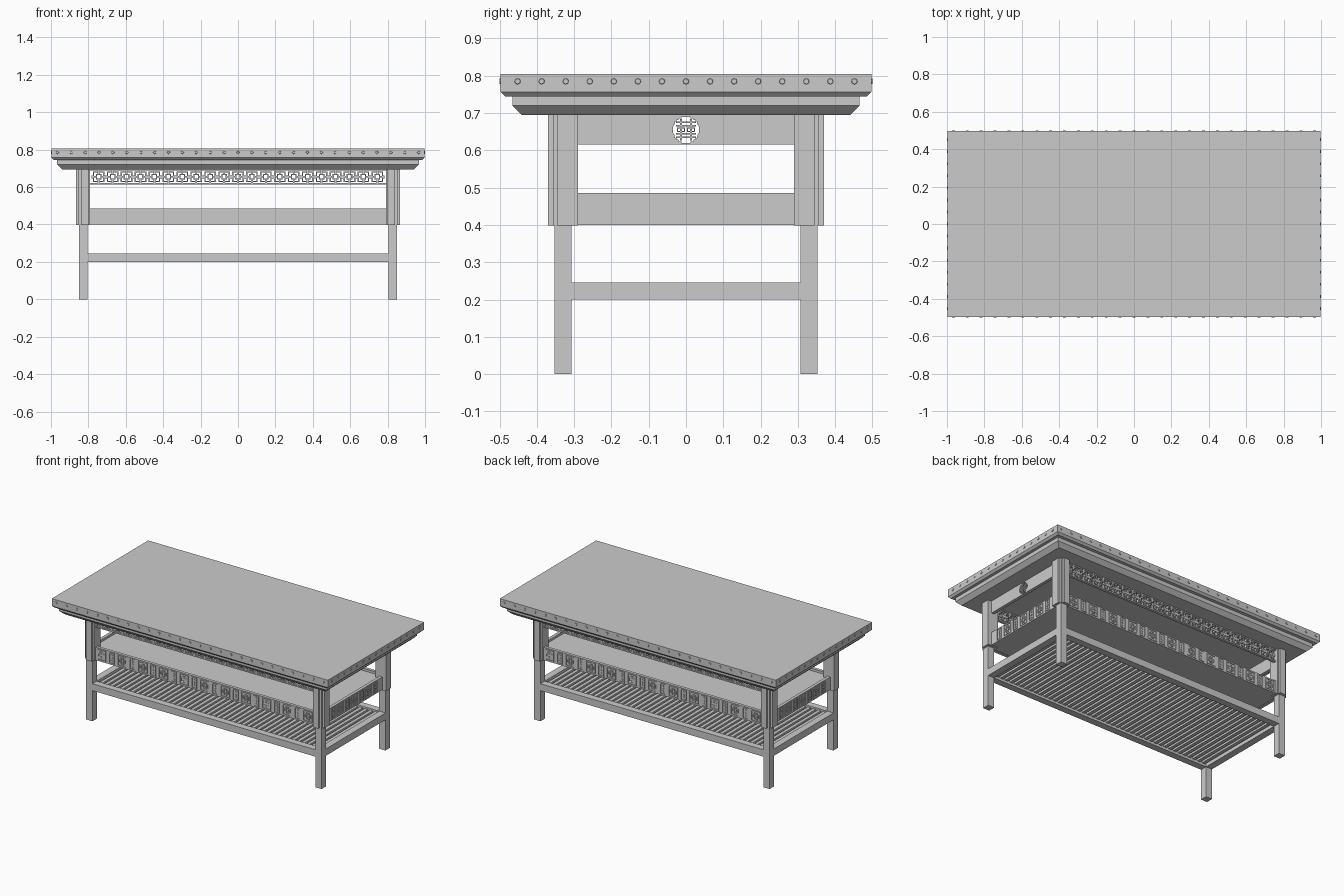
import bpy, bmesh, math
from mathutils import Matrix, Vector

if "Cube" in bpy.data.objects:
    bpy.data.objects.remove(bpy.data.objects["Cube"], do_unlink=True)

grey = bpy.data.materials.new("plain grey wood")
grey.use_nodes = True
colour = (0.6, 0.6, 0.6, 1)
grey.diffuse_color = colour
grey.node_tree.nodes["Principled BSDF"].inputs["Base Color"].default_value = colour


def box(bm, x0, x1, y0, y1, z0, z1):
    size = Matrix.Diagonal((abs(x1 - x0), abs(y1 - y0), abs(z1 - z0), 1))
    mid = Matrix.Translation(((x0 + x1) / 2, (y0 + y1) / 2, (z0 + z1) / 2))
    bmesh.ops.create_cube(bm, size=1, matrix=mid @ size)


def finish(name, bm):
    bmesh.ops.recalc_face_normals(bm, faces=bm.faces)
    mesh = bpy.data.meshes.new(name)
    bm.to_mesh(mesh)
    bm.free()
    mesh.materials.append(grey)
    ob = bpy.data.objects.new(name, mesh)
    bpy.context.collection.objects.link(ob)
    return ob


def both_sides(name, build, turn=0.0):
    """Build a part facing -y, then place it and its opposite, turned about z."""
    for label, angle in (("a", turn), ("b", turn + math.pi)):
        bm = bmesh.new()
        build(bm)
        bm.transform(Matrix.Rotation(angle, 4, "Z"))
        finish(f"{name}_{label}", bm)


def spread(count, step):
    return [(i - (count - 1) / 2) * step for i in range(count)]


# Tabletop with stepped moulding, lofted through rectangles (half x, half y, z)
def loft(name, rings):
    bm = bmesh.new()
    loops = [[bm.verts.new((sx * hx, sy * hy, z))
              for sx, sy in ((1, 1), (-1, 1), (-1, -1), (1, -1))] for hx, hy, z in rings]
    bm.faces.new(loops[0])
    bm.faces.new(loops[-1])
    for a, b in zip(loops, loops[1:]):
        for i in range(4):
            j = (i + 1) % 4
            bm.faces.new((a[i], a[j], b[j], b[i]))
    return finish(name, bm)


loft("tabletop", [(0.997, 0.497, 0.805), (0.997, 0.497, 0.768), (0.997, 0.497, 0.757),
                  (0.985, 0.485, 0.745), (0.967, 0.465, 0.745), (0.967, 0.465, 0.72),
                  (0.94, 0.44, 0.695)])


# Round studs along the edge of the top
def studs(count, step, depth):
    def build(bm):
        for x in spread(count, step):
            place = Matrix.Translation((x, -depth + 0.002, 0.785)) @ Matrix.Rotation(math.pi / 2, 4, "X")
            bmesh.ops.create_cone(bm, cap_ends=True, segments=8, radius1=0.011,
                                  radius2=0.007, depth=0.01, matrix=place)
    return build


both_sides("long_edge_studs", studs(27, 0.0743, 0.497))
both_sides("short_edge_studs", studs(15, 0.0645, 0.997), math.pi / 2)

# Legs: slim post below, thicker block with notched outer corner above
for sx, side in ((1, "left"), (-1, "right")):
    for sy, end in ((1, "back"), (-1, "front")):
        bm = bmesh.new()
        box(bm, sx * 0.805, sx * 0.85, sy * 0.307, sy * 0.352, 0, 0.4)
        finish(f"{end}_{side}_leg", bm)
        bm = bmesh.new()
        box(bm, sx * 0.79, sx * 0.852, sy * 0.29, sy * 0.357, 0.398, 0.697)
        box(bm, sx * 0.80, sx * 0.84, sy * 0.32, sy * 0.37, 0.398, 0.697)
        box(bm, sx * 0.82, sx * 0.865, sy * 0.29, sy * 0.345, 0.398, 0.697)
        finish(f"{end}_{side}_leg_block", bm)

# Low rails and the slatted shelf between them
both_sides("long_rail", lambda bm: box(bm, -0.806, 0.806, -0.352, -0.307, 0.2, 0.245))
both_sides("short_rail", lambda bm: box(bm, -0.308, 0.308, -0.85, -0.805, 0.2, 0.245), math.pi / 2)
bm = bmesh.new()
for x in spread(44, 0.0365):
    box(bm, x - 0.011, x + 0.011, -0.31, 0.31, 0.215, 0.235)
finish("shelf_slats", bm)

# Middle shelf
bm = bmesh.new()
box(bm, -0.82, 0.82, -0.33, 0.33, 0.402, 0.47)
finish("middle_shelf", bm)


# Flat square ring facing -y
def ring(bm, x, z, hx, hz, t, y0, y1):
    for s in (-1, 1):
        box(bm, x + s * hx, x + s * (hx - t), y0, y1, z - hz, z + hz)
        box(bm, x - hx + t, x + hx - t, y0, y1, z + s * hz, z + s * (hz - t))


def fret(bm, x, z, y0, y1):
    ring(bm, x, z, 0.032, 0.034, 0.004, y0, y1)
    ring(bm, x, z, 0.011, 0.022, 0.004, y0, y1)
    ring(bm, x, z, 0.022, 0.011, 0.004, y0, y1)


def plaque(bm, x, z, y0, y1):
    ring(bm, x, z, 0.019, 0.035, 0.004, y0, y1)
    for dz in spread(3, 0.018):
        diamond = Matrix.Translation((x, (y0 + y1) / 2, z + dz)) @ Matrix.Rotation(math.pi / 4, 4, "Y")
        bmesh.ops.create_cube(bm, size=1, matrix=diamond @ Matrix.Diagonal((0.011, y1 - y0, 0.011, 1)))


# Carved aprons: alternating frets and plaques on a plain board
def apron(half, face, count, step, fret_first):
    def build(bm):
        box(bm, -half, half, face, face + 0.02, 0.4, 0.485)
        for i, x in enumerate(spread(count, step)):
            (fret if (i % 2 == 0) == fret_first else plaque)(bm, x, 0.443, face - 0.004, face + 0.002)
    return build


both_sides("long_apron", apron(0.795, -0.343, 21, 0.0745, True))
both_sides("short_apron", apron(0.295, -0.84, 7, 0.0725, False), math.pi / 2)


# Open fretwork under the top on the long sides
def lattice(bm):
    y0, y1 = -0.343, -0.325
    for z in (0.618, 0.692):
        box(bm, -0.795, 0.795, y0, y1, z - 0.004, z + 0.004)
    for x in spread(21, 0.0745):
        ring(bm, x, 0.655, 0.031, 0.029, 0.007, y0, y1)
        ring(bm, x, 0.655, 0.015, 0.015, 0.006, y0, y1)
        for s in (-1, 1):
            box(bm, x + s * 0.014, x + s * 0.025, y0, y1, 0.650, 0.660)
            box(bm, x - 0.005, x + 0.005, y0, y1, 0.655 + s * 0.014, 0.655 + s * 0.035)
            box(bm, x + s * 0.030, x + s * 0.0373, y0, y1, 0.647, 0.663)


both_sides("open_lattice", lattice)


# Solid panels on the short sides, pierced by a round medallion
def pierced_panel(bm):
    y0, y1 = -0.84, -0.82
    rows = 16
    r, z_mid = 0.035, 0.655
    box(bm, -0.295, -r, y0, y1, 0.615, 0.697)
    box(bm, r, 0.295, y0, y1, 0.615, 0.697)
    box(bm, -r, r, y0, y1, 0.615, z_mid - r)
    box(bm, -r, r, y0, y1, z_mid + r, 0.697)
    for i in range(rows):
        low, high = (z_mid - r + 2 * r * k / rows for k in (i, i + 1))
        half = math.sqrt(r * r - ((low + high) / 2 - z_mid) ** 2)
        for s in (-1, 1):
            box(bm, s * half, s * r, y0, y1, low, high)
    # symmetric grille inside the opening
    for s in (-1, 1):
        box(bm, s * 0.011, s * 0.016, y0, y1, 0.626, 0.684)
        ring(bm, s * 0.0135, 0.655, 0.011, 0.006, 0.003, y0, y1)
    for dz in (-0.02, -0.011, 0.011, 0.02):
        box(bm, -0.027, 0.027, y0, y1, 0.655 + dz - 0.002, 0.655 + dz + 0.002)


both_sides("medallion_panel", pierced_panel, math.pi / 2)
